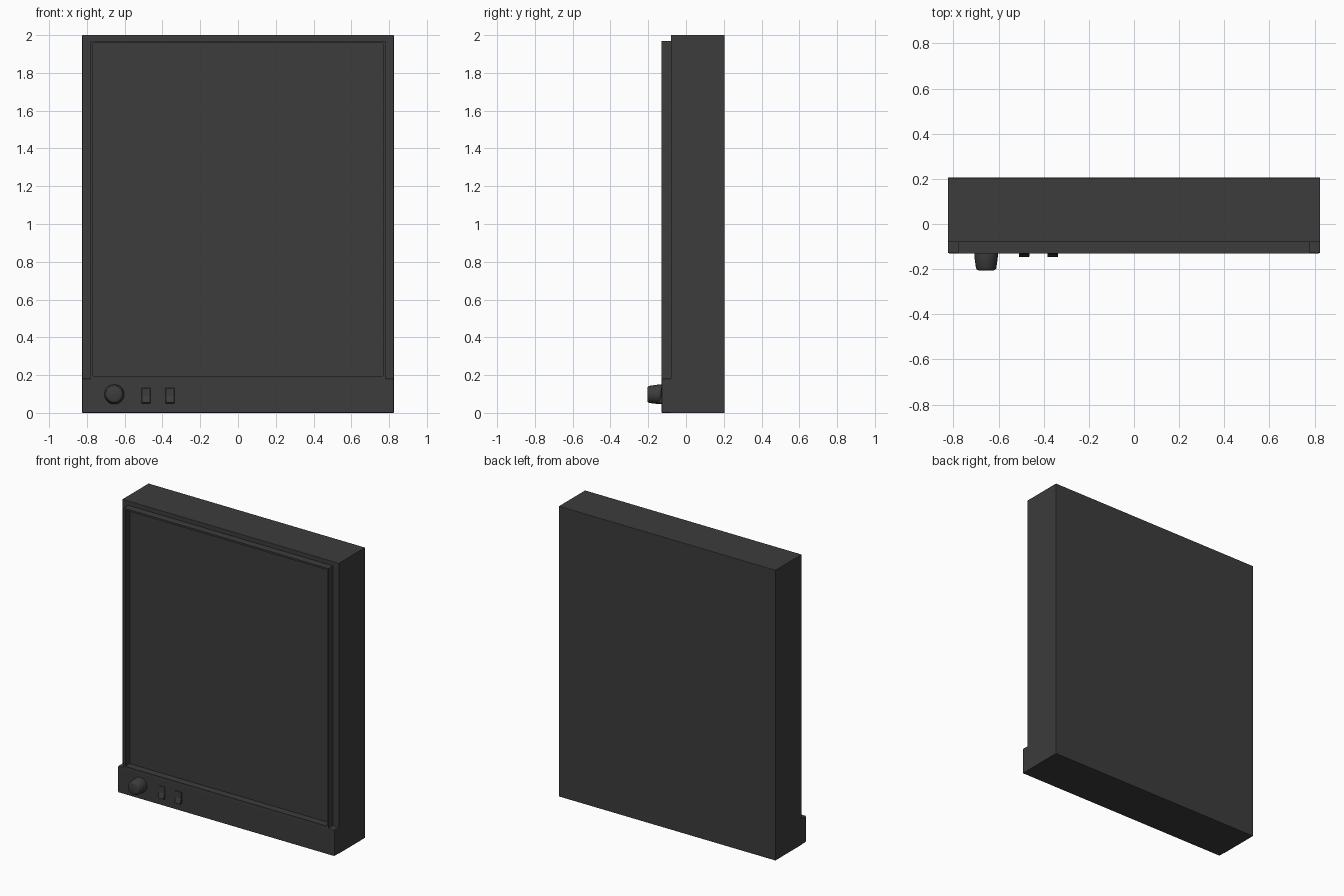
import bpy, bmesh, math

if "Cube" in bpy.data.objects:
    bpy.data.objects.remove(bpy.data.objects["Cube"])

mat = bpy.data.materials.new("dark_grey")
mat.diffuse_color = (0.045, 0.045, 0.045, 1)
mat.use_nodes = True
mat.node_tree.nodes["Principled BSDF"].inputs["Base Color"].default_value = mat.diffuse_color


def add_mesh(name, bm, bevel=0, segments=2):
    bmesh.ops.recalc_face_normals(bm, faces=bm.faces)
    me = bpy.data.meshes.new(name)
    bm.to_mesh(me)
    bm.free()
    ob = bpy.data.objects.new(name, me)
    bpy.context.collection.objects.link(ob)
    me.materials.append(mat)
    if bevel:
        mod = ob.modifiers.new("bevel", 'BEVEL')
        mod.width, mod.segments = bevel, segments
    return ob


def box(name, x, y, z, bevel=0):
    bm = bmesh.new()
    bmesh.ops.create_cube(bm, size=1)
    for v in bm.verts:
        v.co = [lo + (c + 0.5) * (hi - lo) for c, (lo, hi) in zip(v.co, (x, y, z))]
    return add_mesh(name, bm, bevel)


def extrude_profile(name, points, x0, x1):
    # (y, z) outline extruded along x
    bm = bmesh.new()
    face = bm.faces.new([bm.verts.new((x0, y, z)) for y, z in points])
    new = bmesh.ops.extrude_face_region(bm, geom=[face])["geom"]
    bmesh.ops.translate(bm, vec=(x1 - x0, 0, 0),
                        verts=[g for g in new if isinstance(g, bmesh.types.BMVert)])
    return add_mesh(name, bm, 0.002, 1)


# Main cabinet
box("cabinet", (-0.825, 0.825), (-0.08, 0.205), (0, 2), 0.002)

# Thin raised rim around the recessed front
front, back = -0.13, -0.075
for side, s in (("left", -1), ("right", 1)):
    box("rim_" + side, sorted((s * 0.78, s * 0.768)), (front, back), (0.178, 1.97))
box("rim_top", (-0.768, 0.768), (front, back), (1.958, 1.97))
box("rim_bottom", (-0.768, 0.768), (front, back), (0.178, 0.194))

# Control panel along the bottom, with a lower lip
box("control_panel", (-0.825, 0.825), (front, -0.07), (0.0, 0.182), 0.006)

# Rotary knob turned from a profile
bm = bmesh.new()
profile = [(0.0, -0.205), (0.034, -0.205), (0.041, -0.202), (0.045, -0.196),
           (0.052, -0.145), (0.052, -0.125)]
verts = [bm.verts.new((r, y, 0)) for r, y in profile]
edges = [bm.edges.new(p) for p in zip(verts, verts[1:])]
bmesh.ops.spin(bm, geom=verts + edges, cent=(0, 0, 0), axis=(0, 1, 0),
               angle=math.tau, steps=32)
bmesh.ops.remove_doubles(bm, verts=bm.verts, dist=1e-5)
knob = add_mesh("knob", bm)
knob.location = (-0.655, 0, 0.098)
bpy.context.view_layer.objects.active = knob
knob.select_set(True)
bpy.ops.object.shade_smooth_by_angle(angle=math.radians(35))

# Two rocker switches
rocker = [(-0.12, 0.05), (-0.147, 0.052), (-0.135, 0.09), (-0.133, 0.132), (-0.12, 0.135)]
for i, x in enumerate((-0.487, -0.36)):
    extrude_profile(f"rocker_switch_{i + 1}", rocker, x - 0.023, x + 0.023)
